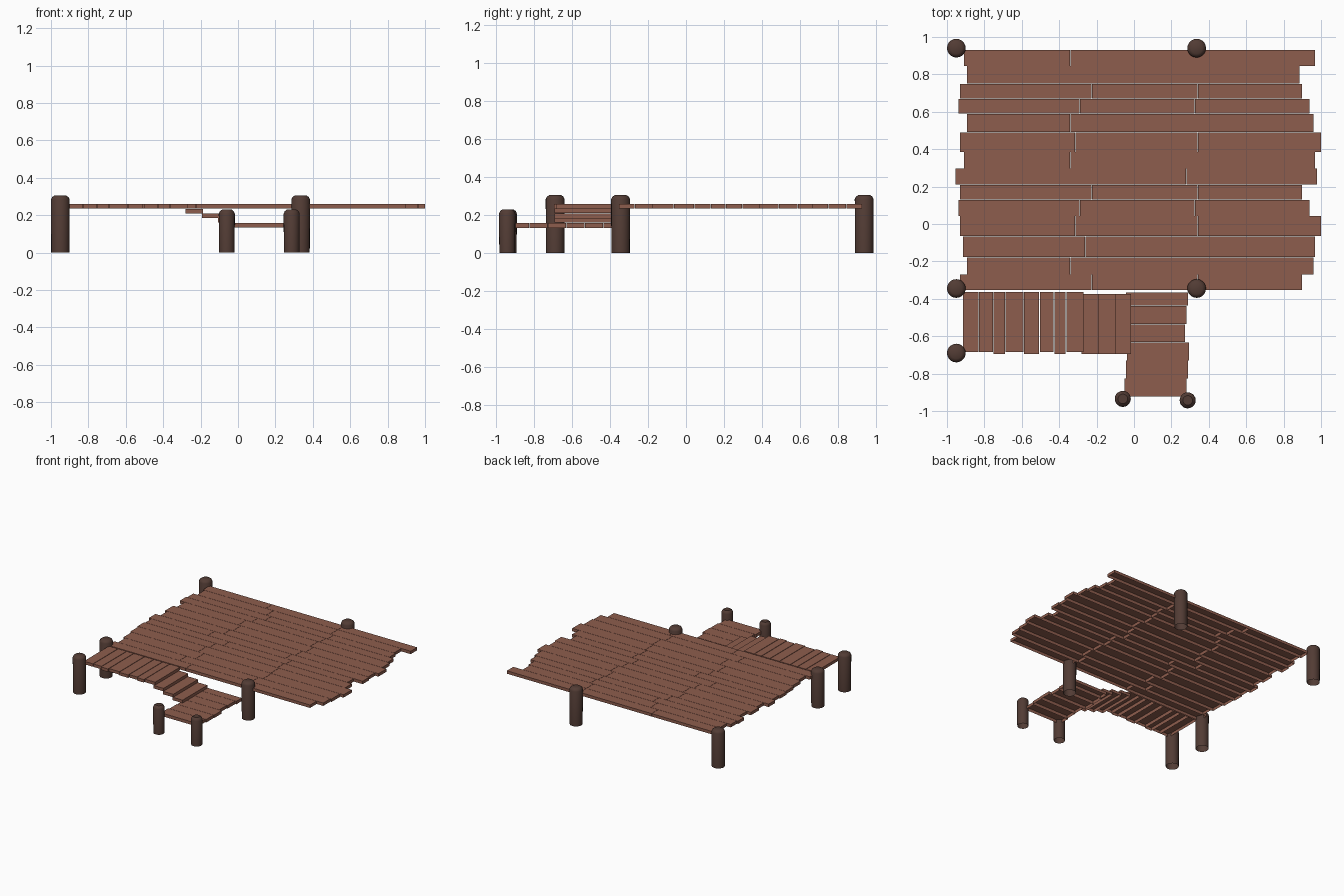
import bpy, bmesh
from math import cos, sin, pi

if "Cube" in bpy.data.objects:
    bpy.data.objects.remove(bpy.data.objects["Cube"])


def material(name, rgb):
    m = bpy.data.materials.new(name)
    m.diffuse_color = (*rgb, 1)
    m.use_nodes = True
    m.node_tree.nodes["Principled BSDF"].inputs["Base Color"].default_value = m.diffuse_color
    return m


PLANK = material("plank_wood", (0.27, 0.11, 0.075))
POST = material("post_wood", (0.085, 0.045, 0.035))


def finish(name, bm, mat):
    me = bpy.data.meshes.new(name)
    bm.to_mesh(me)
    bm.free()
    me.materials.append(mat)
    ob = bpy.data.objects.new(name, me)
    bpy.context.collection.objects.link(ob)
    return ob


# Plank: box with an open underside
def plank(name, x0, x1, y0, y1, z0, z1):
    bm = bmesh.new()
    ring = [(x0, y0), (x1, y0), (x1, y1), (x0, y1)]
    lo = [bm.verts.new((x, y, z0)) for x, y in ring]
    hi = [bm.verts.new((x, y, z1)) for x, y in ring]
    bm.faces.new(hi)
    for i in range(4):
        j = (i + 1) % 4
        bm.faces.new((lo[i], lo[j], hi[j], hi[i]))
    return finish(name, bm, PLANK)


# Post: lathed shaft with a rounded top and an open foot
def post(name, x, y, r, h, n=20):
    bm = bmesh.new()
    profile = [(0.97, 0), (1.0, h - 0.022), (0.87, h - 0.009), (0.6, h)]
    rings = [[bm.verts.new((x + r * k * cos(2 * pi * i / n),
                            y + r * k * sin(2 * pi * i / n), z))
              for i in range(n)] for k, z in profile]
    for a, b in zip(rings, rings[1:]):
        for i in range(n):
            j = (i + 1) % n
            bm.faces.new((a[i], a[j], b[j], b[i])).smooth = True
    bm.faces.new(rings[-1])
    ob = finish(name, bm, POST)
    bpy.ops.object.select_all(action='DESELECT')
    ob.select_set(True)
    bpy.context.view_layer.objects.active = ob
    bpy.ops.object.shade_smooth_by_angle(angle=0.6)


# Main deck: rows of three planks with staggered joints
A = (-0.91, -0.34, 0.31, 0.97)
B = (-0.93, -0.225, 0.34, 0.90)
C = (-0.94, -0.29, 0.325, 0.94)
D = (-0.895, -0.34, 0.31, 0.96)
E = (-0.93, -0.315, 0.34, 1.0)
F = (-0.895, -0.27, 0.31, 0.885)
G = (-0.955, -0.42, 0.28, 0.98)
H = (-0.915, -0.26, 0.35, 0.97)
rows = [A, F, B, C, D, E, A, G, B, C, E, H, D, B]
ys = [0.93, 0.845, 0.75, 0.67, 0.59, 0.49, 0.385, 0.297,
      0.21, 0.13, 0.043, -0.065, -0.177, -0.27, -0.355]
for r, xs in enumerate(rows):
    for c in range(3):
        plank(f"deck_plank_{r}_{c}", xs[c] + 0.001, xs[c + 1] - 0.001,
              ys[r + 1] + 0.001, ys[r] - 0.001, 0.235, 0.259)

# Side walkway at deck height
xs = [-0.915, -0.83, -0.753, -0.688, -0.59, -0.505, -0.428, -0.363, -0.268]
ends = [-0.685, -0.685, -0.695, -0.685, -0.695, -0.685, -0.695, -0.685]
for i, y in enumerate(ends):
    plank(f"walkway_plank_{i}", xs[i] + 0.002, xs[i + 1] - 0.002,
          y, -0.363, 0.235, 0.259)

# Steps down
for i, x in enumerate((-0.28, -0.192, -0.107)):
    z = 0.21 - 0.025 * i
    plank(f"step_{i}", x, x + 0.092, -0.694, -0.374, z, z + 0.024)

# Lower landing
ys = [-0.365, -0.437, -0.535, -0.632, -0.73, -0.826, -0.922]
rights = [0.29, 0.28, 0.272, 0.294, 0.29, 0.28]
for i, x in enumerate(rights):
    plank(f"landing_plank_{i}", x - 0.332, x, ys[i + 1] + 0.001,
          ys[i] - 0.001, 0.133, 0.158)

# Posts
for i, (x, y) in enumerate([(-0.95, 0.94), (0.335, 0.94), (-0.95, -0.345),
                            (0.335, -0.345), (-0.95, -0.69)]):
    post(f"deck_post_{i}", x, y, 0.05, 0.306)
for i, (x, y) in enumerate([(-0.06, -0.935), (0.287, -0.943)]):
    post(f"landing_post_{i}", x, y, 0.043, 0.23)
